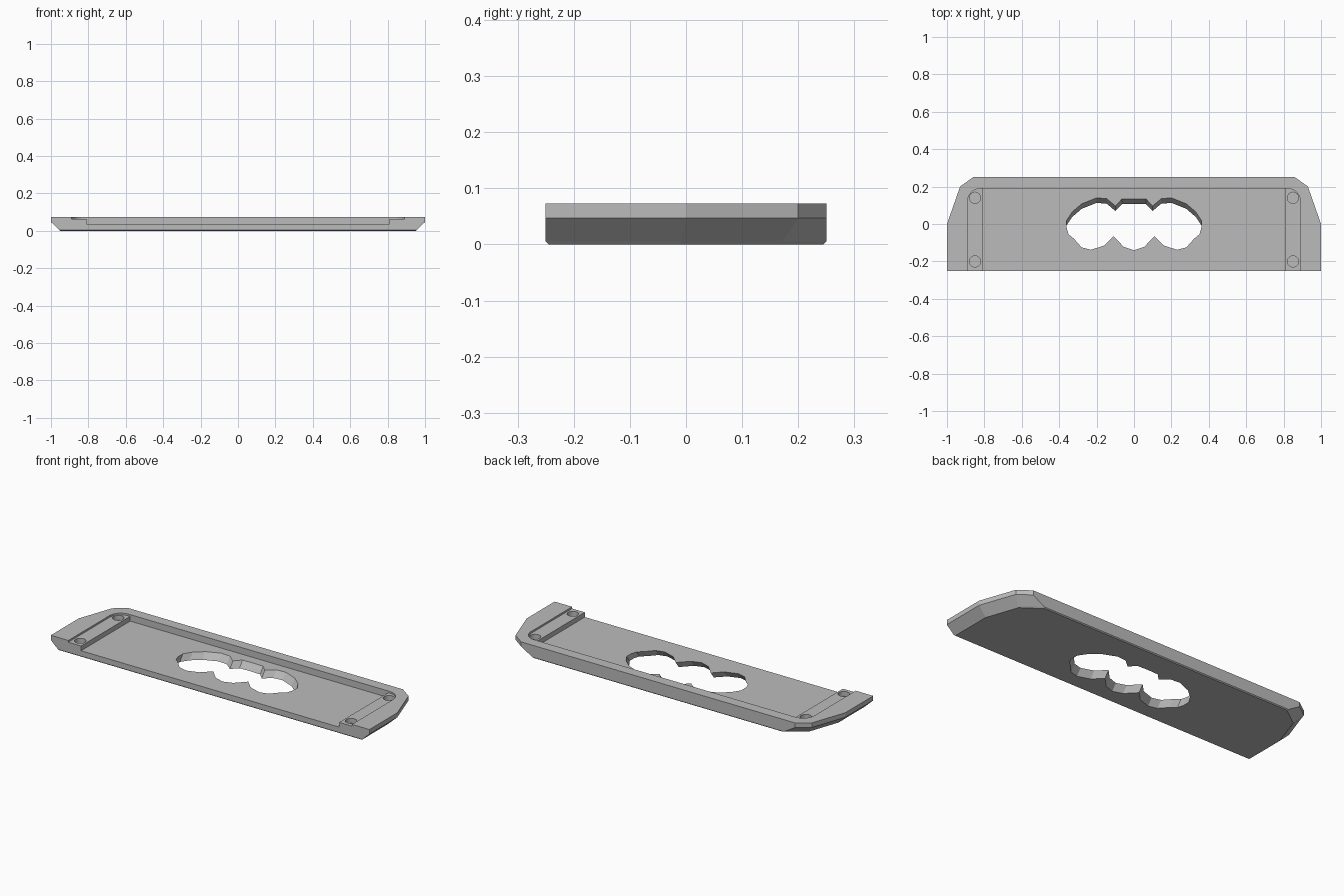
import bpy, bmesh, math

if "Cube" in bpy.data.objects:
    bpy.data.objects.remove(bpy.data.objects["Cube"])

grey = bpy.data.materials.new("plain grey")
grey.use_nodes = True
grey.diffuse_color = (0.5, 0.5, 0.5, 1)
grey.node_tree.nodes["Principled BSDF"].inputs["Base Color"].default_value = (0.5, 0.5, 0.5, 1)


def mirrored(half):
    """Closed outline from a counter-clockwise half on the +x side."""
    return half + [(-x, y) for x, y in reversed(half) if abs(x) > 1e-6]


def loft(name, rings):
    """Solid through a stack of (outline, z) rings, bottom to top."""
    bm = bmesh.new()
    loops = [[bm.verts.new((x, y, z)) for x, y in pts] for pts, z in rings]
    n = len(loops[0])
    for low, high in zip(loops, loops[1:]):
        for i in range(n):
            j = (i + 1) % n
            bm.faces.new((low[i], low[j], high[j], high[i]))
    bm.faces.new(loops[0][::-1])
    bm.faces.new(loops[-1])
    bmesh.ops.recalc_face_normals(bm, faces=bm.faces)
    mesh = bpy.data.meshes.new(name)
    bm.to_mesh(mesh)
    bm.free()
    mesh.materials.append(grey)
    obj = bpy.data.objects.new(name, mesh)
    bpy.context.collection.objects.link(obj)
    return obj


def cut(body, cutter):
    """Subtract the cutter, keep the result and drop the cutter."""
    cutter.hide_render = True
    mod = body.modifiers.new("cut", 'BOOLEAN')
    mod.operation = 'DIFFERENCE'
    mod.solver = 'EXACT'
    mod.object = cutter
    bpy.context.view_layer.objects.active = body
    bpy.ops.object.modifier_apply(modifier=mod.name)
    bpy.data.objects.remove(cutter)


# Plate with clipped back corners and undercut ends
rim = [(1, -0.25), (1, 0), (0.93, 0.2), (0.86, 0.25)]
base = [(0.95, -0.25), (0.95, -0.01), (0.888, 0.169), (0.781, 0.25)]
foot = [(x, max(-0.245, min(0.245, y))) for x, y in base]
low = [(a + (c - a) * 0.1, b + (d - b) * 0.1) for (a, b), (c, d) in zip(base, rim)]
plate = loft("plate", [(mirrored(foot), 0), (mirrored(low), 0.005),
                       (mirrored(rim), 0.047), (mirrored(rim), 0.073)])

# Shallow ledge with rounded back corners, open at the front
r = 0.07
arc = [(0.89 - r + r * math.cos(a), 0.19 - r + r * math.sin(a))
       for a in (math.pi / 2 * i / 6 for i in range(7))]
ledge = mirrored([(0.89, -0.3)] + arc)
cut(plate, loft("ledge_cutter", [(ledge, 0.063), (ledge, 0.1)]))

# Deep central recess, open at the front
recess = mirrored([(0.81, -0.3), (0.81, 0.19)])
cut(plate, loft("recess_cutter", [(recess, 0.036), (recess, 0.1)]))

# Screw pockets in the ledges
for side in (-1, 1):
    for y in (-0.2, 0.14):
        ring = [(side * 0.85 + 0.03 * math.cos(a), y + 0.03 * math.sin(a))
                for a in (math.tau * i / 24 for i in range(24))]
        cut(plate, loft("pocket_cutter", [(ring, 0.036), (ring, 0.1)]))

# Three-lobed slanted opening
lobes = mirrored([(0, -0.14), (0.055, -0.122), (0.11, -0.065), (0.16, -0.115),
                  (0.23, -0.138), (0.28, -0.125), (0.32, -0.08), (0.35, -0.055),
                  (0.36, -0.02), (0.36, 0.02), (0.33, 0.065), (0.28, 0.108),
                  (0.2, 0.14), (0.145, 0.135), (0.1, 0.097), (0.065, 0.133),
                  (0, 0.135)])


def slanted(z):
    return [(x, y + (z - 0.036) * 0.75) for x, y in lobes], z


cut(plate, loft("opening_cutter", [slanted(-0.03), slanted(0.06)]))
